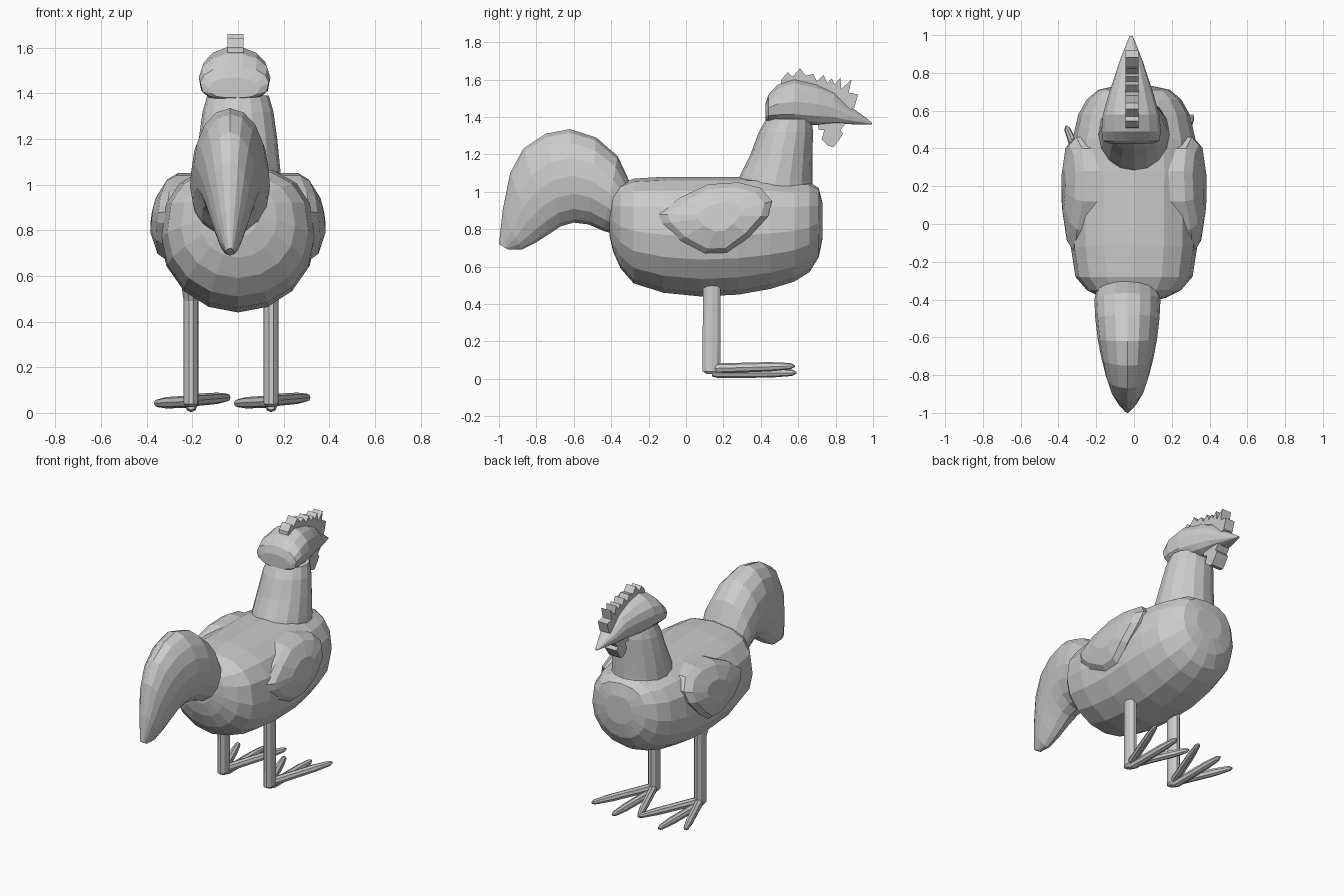
import bpy, bmesh, math
from mathutils import Vector


def finish(name, bm):
    bmesh.ops.recalc_face_normals(bm, faces=bm.faces)
    me = bpy.data.meshes.new(name)
    bm.to_mesh(me)
    bm.free()
    ob = bpy.data.objects.new(name, me)
    bpy.context.collection.objects.link(ob)
    return ob


def skin(bm, rings, cap=True):
    vr = [[bm.verts.new(p) for p in r] for r in rings]
    n = len(vr[0])
    for a, b in zip(vr, vr[1:]):
        for i in range(n):
            j = (i + 1) % n
            bm.faces.new((a[i], a[j], b[j], b[i]))
    if cap:
        bm.faces.new(vr[0])
        bm.faces.new(vr[-1])
    return vr


def sp(v, p):
    return math.copysign(abs(v) ** p, v)


# ring = (top y, top z, bottom y, bottom z, half width)
def loft(name, rings, xc=0.0, sides=16, pt=1.0, pb=1.0):
    out = []
    for ty, tz, by, bz, w in rings:
        ring = []
        for k in range(sides):
            a = 2 * math.pi * k / sides
            p = pt if math.sin(a) > 0 else pb
            t = sp(math.sin(a), p) / 2
            ring.append((xc + w * sp(math.cos(a), p),
                         (ty + by) / 2 + (ty - by) * t,
                         (tz + bz) / 2 + (tz - bz) * t))
        out.append(ring)
    bm = bmesh.new()
    skin(bm, out)
    return finish(name, bm)


def tube(name, a, b, radii, sides=8):
    a, b = Vector(a), Vector(b)
    q = (b - a).to_track_quat('Z', 'Y')
    rings = []
    for f, r in radii:
        c = a.lerp(b, f)
        rings.append([c + q @ Vector((r * math.cos(2 * math.pi * k / sides),
                                      r * math.sin(2 * math.pi * k / sides), 0))
                      for k in range(sides)])
    bm = bmesh.new()
    skin(bm, rings)
    return finish(name, bm)


def plate(name, outline, xc, half):
    bm = bmesh.new()
    skin(bm, [[(xc + s * half, y, z) for y, z in outline] for s in (-1, 1)])
    return finish(name, bm)


# Body
body = [(-.41, .96, .77, .09), (-.39, 1.01, .68, .17), (-.35, 1.04, .59, .25),
        (-.28, 1.07, .51, .31), (-.12, 1.08, .46, .335), (.08, 1.08, .44, .335),
        (.28, 1.08, .45, .34), (.45, 1.075, .48, .325), (.58, 1.06, .52, .295),
        (.66, 1.05, .57, .25), (.71, 1.02, .65, .19), (.73, .94, .75, .1)]
loft("body", [(y, t, y, b, w) for y, t, b, w in body], pt=.78)

# Neck
loft("neck", [(.26, 1.02, .68, 1.0, .19), (.29, 1.09, .675, 1.05, .185),
              (.345, 1.2, .675, 1.2, .172), (.39, 1.32, .68, 1.32, .155),
              (.43, 1.39, .67, 1.39, .135)])

# Head with beak
head = [(.425, 1.47, 1.38, .11), (.44, 1.52, 1.375, .15), (.49, 1.575, 1.365, .157),
        (.58, 1.605, 1.36, .15), (.7, 1.58, 1.355, .115), (.79, 1.54, 1.36, .085),
        (.86, 1.47, 1.36, .062), (.93, 1.42, 1.36, .035), (.995, 1.37, 1.36, .008)]
loft("head", [(y, t, y, b, w) for y, t, b, w in head], xc=-.015, sides=14, pb=.7)

# Comb
plate("comb", [(.5, 1.5), (.51, 1.6), (.545, 1.64), (.57, 1.615), (.61, 1.66), (.64, 1.62),
               (.68, 1.63), (.7, 1.59), (.735, 1.625), (.755, 1.58), (.78, 1.605),
               (.795, 1.575), (.825, 1.61), (.83, 1.55), (.885, 1.6), (.87, 1.53),
               (.92, 1.52), (.9, 1.45), (.85, 1.42)], -.01, .035)

# Wattle
plate("wattle", [(.7, 1.4), (.71, 1.33), (.74, 1.33), (.725, 1.28), (.76, 1.245), (.79, 1.24),
                 (.82, 1.28), (.84, 1.31), (.825, 1.33), (.85, 1.36), (.86, 1.4)], -.015, .045)

# Tail
loft("tail", [(-.3, 1.05, -.37, .77, .16), (-.365, 1.19, -.44, .79, .175),
              (-.48, 1.29, -.52, .825, .17), (-.62, 1.335, -.6, .835, .157),
              (-.75, 1.31, -.67, .815, .138), (-.87, 1.23, -.73, .775, .115),
              (-.94, 1.1, -.8, .73, .09), (-.98, .9, -.88, .69, .055),
              (-1.0, .72, -.95, .69, .018)], xc=-.035)

# Wings: flat teardrop shells bulging from the sides
outline = [(-.15, .88), (-.13, .83), (-.04, .74), (.1, .665), (.22, .67), (.34, .76),
           (.44, .87), (.46, .95), (.4, 1.02), (.28, 1.05), (.12, 1.04), (-.03, .97)]
for side, label in ((1, "right"), (-1, "left")):
    rings = []
    for scale, dx in ((1, -.14), (1, -.025), (.85, .002), (.4, .01)):
        ring = []
        for y, z in outline:
            y, z = .19 + (y - .19) * scale, .87 + (z - .87) * scale
            x = .375 - 1.6 * (z - .82) ** 2 - .25 * (y - .2) ** 2 + dx
            ring.append((side * x, y, z))
        rings.append(ring)
    bm = bmesh.new()
    skin(bm, rings)
    finish(label + "_wing", bm)

# Legs and toes
for x, label in ((.145, "right"), (-.205, "left")):
    loft(label + "_leg", [(.04, .62, .2, .62, .05), (.06, .55, .19, .55, .042),
                          (.088, .49, .188, .49, .033), (.086, .04, .188, .04, .033),
                          (.11, .025, .17, .025, .02)], xc=x, sides=10)
    toe = [(0, .018), (.08, .027), (.7, .025), (.95, .017), (1, .006)]
    for part, dx, y, z0, z1 in (("inner", -.155, .52, .05, .042),
                                ("middle", 0, .59, .03, .032),
                                ("outer", .165, .58, .055, .068)):
        tube(f"{label}_{part}_toe", (x, .14, z0), (x + dx, y, z1), toe)
